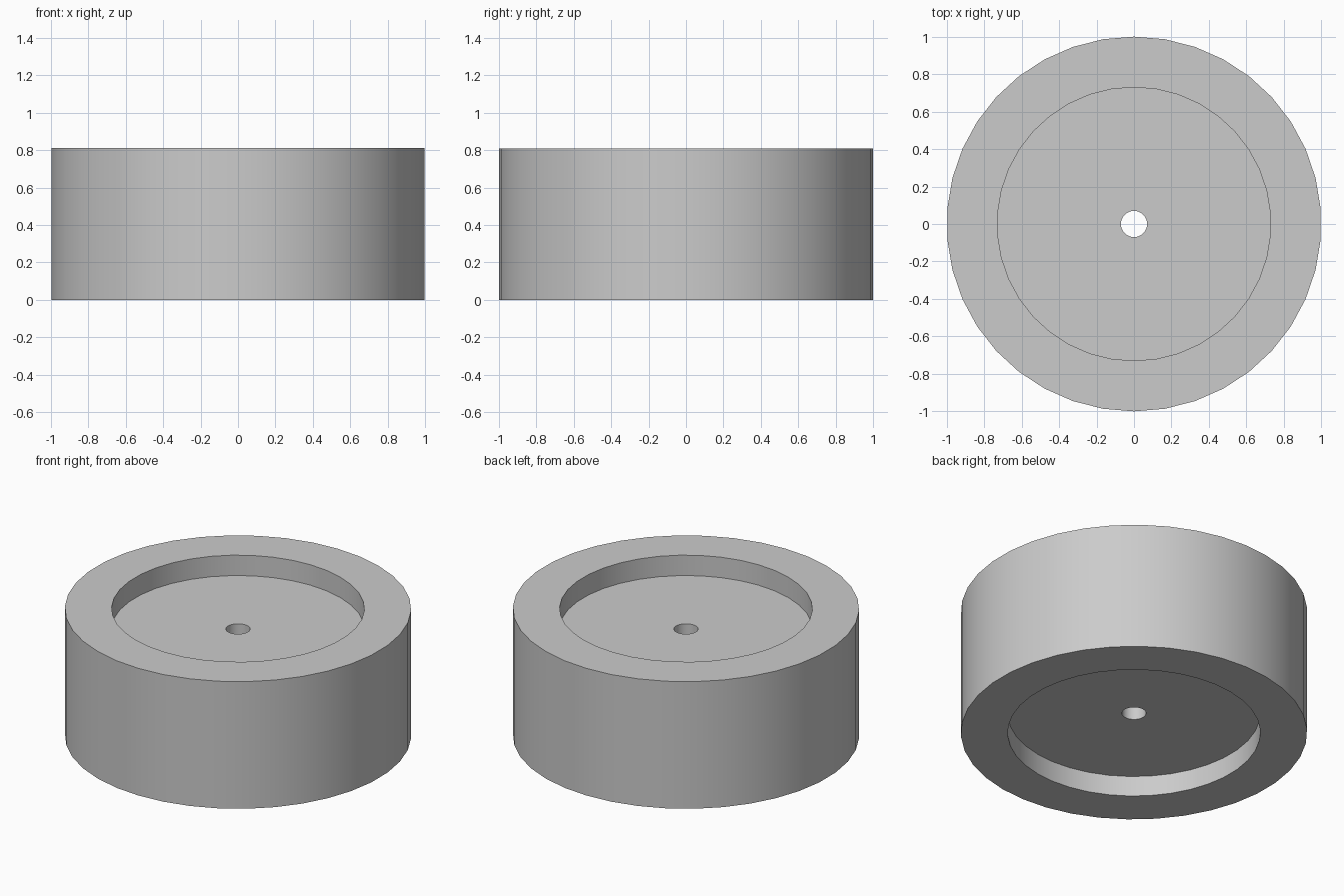
import bpy
import bmesh
import math
from mathutils import Vector

cube = bpy.data.objects.get("Cube")
if cube:
    bpy.data.objects.remove(cube, do_unlink=True)

SEGMENTS = 38
HEIGHT = 0.81
RECESS = 0.13
OUTER, INNER, BORE = 1.0, 0.73, 0.07

# Plain grey material
grey = bpy.data.materials.new("plain grey")
grey.use_nodes = True
colour = (0.6, 0.6, 0.6, 1)
grey.diffuse_color = colour
grey.node_tree.nodes["Principled BSDF"].inputs["Base Color"].default_value = colour

# Half cross-section of the wheel: rim, both recesses and the through bore
profile = [
    (BORE, RECESS), (INNER, RECESS), (INNER, 0), (OUTER, 0),
    (OUTER, HEIGHT), (INNER, HEIGHT),
    (INNER, HEIGHT - RECESS), (BORE, HEIGHT - RECESS),
]

# Turn the closed section around the vertical axis
bm = bmesh.new()
verts = [bm.verts.new((0, -r, z)) for r, z in profile]
edges = [bm.edges.new((v, verts[(i + 1) % len(verts)])) for i, v in enumerate(verts)]
bmesh.ops.spin(bm, geom=verts + edges, cent=Vector(), axis=Vector((0, 0, 1)),
               angle=math.tau, steps=SEGMENTS)
bmesh.ops.remove_doubles(bm, verts=bm.verts[:], dist=0.0001)
bmesh.ops.recalc_face_normals(bm, faces=bm.faces[:])
mesh = bpy.data.meshes.new("wheel")
bm.to_mesh(mesh)
bm.free()

wheel = bpy.data.objects.new("wheel", mesh)
bpy.context.collection.objects.link(wheel)
mesh.materials.append(grey)

# Smooth round walls with crisp rims
bpy.ops.object.select_all(action="DESELECT")
wheel.select_set(True)
bpy.context.view_layer.objects.active = wheel
bpy.ops.object.shade_smooth_by_angle(angle=math.radians(30))
